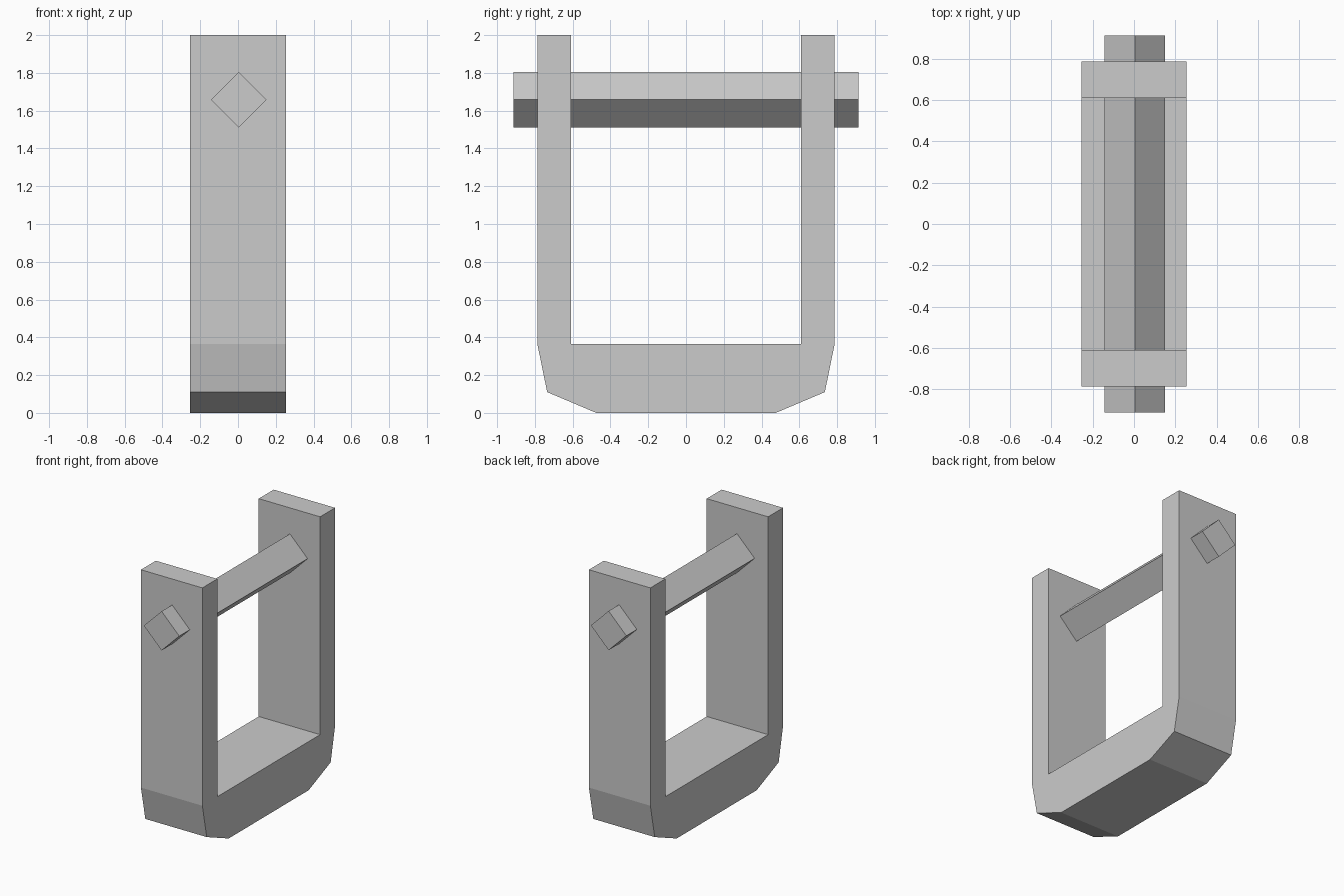
import bpy
import bmesh
from mathutils import Vector

cube = bpy.data.objects.get("Cube")
if cube:
    bpy.data.objects.remove(cube, do_unlink=True)

# Single plain grey for every part
grey = bpy.data.materials.new("plain grey")
grey.use_nodes = True
color = (0.6, 0.6, 0.6, 1)
grey.diffuse_color = color
grey.node_tree.nodes["Principled BSDF"].inputs["Base Color"].default_value = color


def extrude_profile(name, points, direction):
    """Solid made by sweeping a closed flat profile along a direction."""
    bm = bmesh.new()
    face = bm.faces.new([bm.verts.new(p) for p in points])
    swept = bmesh.ops.extrude_face_region(bm, geom=[face])["geom"]
    moved = [v for v in swept if isinstance(v, bmesh.types.BMVert)]
    bmesh.ops.translate(bm, verts=moved, vec=Vector(direction))
    bmesh.ops.recalc_face_normals(bm, faces=bm.faces)
    mesh = bpy.data.meshes.new(name)
    bm.to_mesh(mesh)
    bm.free()
    mesh.materials.append(grey)
    obj = bpy.data.objects.new(name, mesh)
    bpy.context.collection.objects.link(obj)
    return obj


# U-shaped bracket: half outline in y and z, mirrored to the other side
half_width = 0.255
half = [(0.475, 0), (0.735, 0.11), (0.787, 0.365), (0.787, 2), (0.61, 2), (0.61, 0.365)]
outline = half + [(-y, z) for y, z in reversed(half)]
extrude_profile("bracket", [(-half_width, y, z) for y, z in outline], (2 * half_width, 0, 0))

# Square crossbar turned on its corner, passing through both arms
radius, center_x, center_z, half_length = 0.147, 0.004, 1.658, 0.912
corners = [(1, 0), (0, 1), (-1, 0), (0, -1)]
extrude_profile(
    "crossbar",
    [(center_x + radius * x, -half_length, center_z + radius * z) for x, z in corners],
    (0, 2 * half_length, 0),
)
